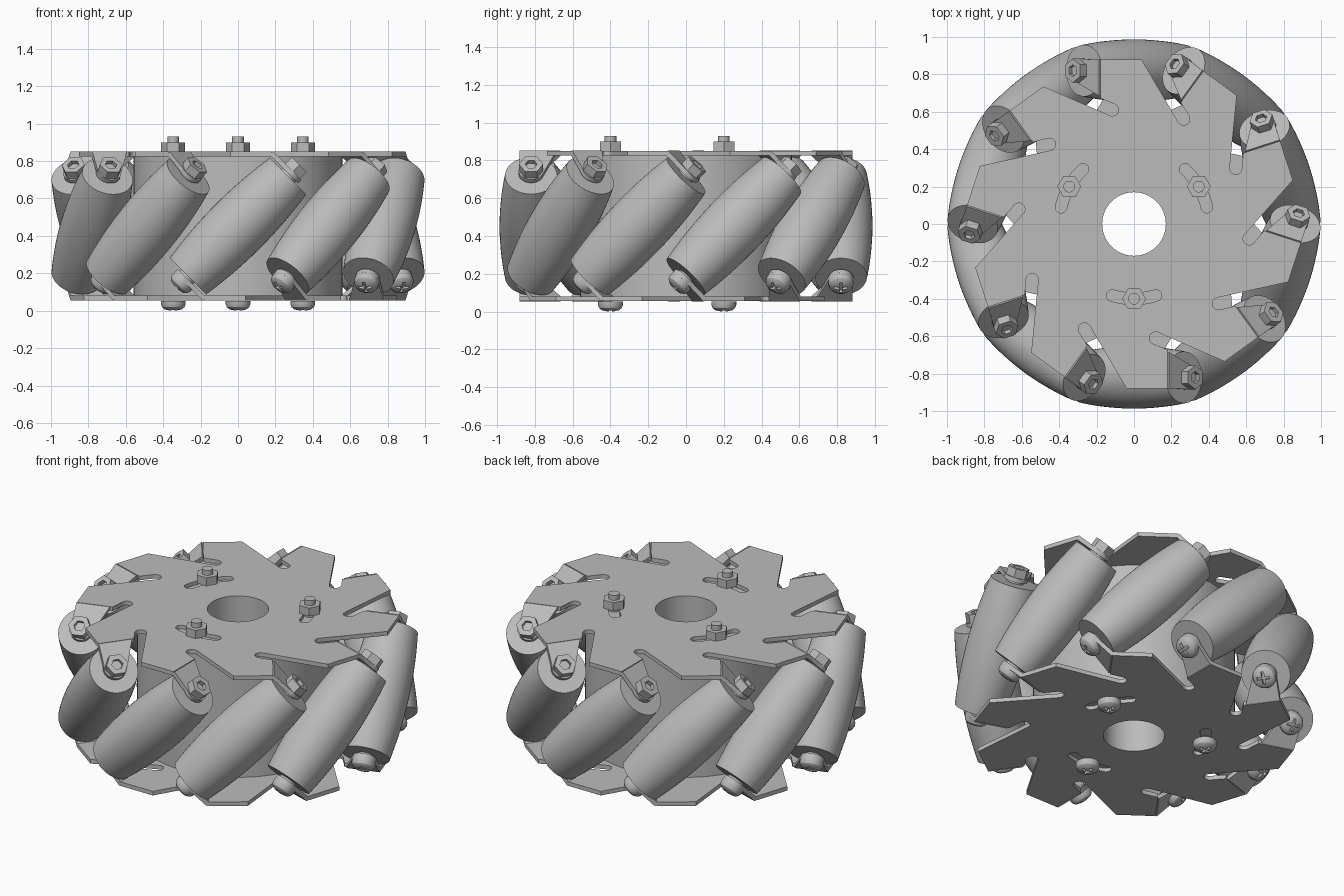
import bpy, bmesh
from math import sin, cos, pi, radians
from mathutils import Matrix, Vector

if "Cube" in bpy.data.objects:
    bpy.data.objects.remove(bpy.data.objects["Cube"])

MID = 0.4525          # height of the wheel's middle plane
THICK = 0.025         # sheet metal thickness
AXIS_R = 0.82         # distance of roller axes from the wheel centre
ROLLERS = 10

metal = bpy.data.materials.new("grey_metal")
grey = (0.5, 0.5, 0.5, 1)
metal.diffuse_color = grey
metal.use_nodes = True
metal.node_tree.nodes["Principled BSDF"].inputs["Base Color"].default_value = grey


def finish(mesh):
    """Give the metal colour and smooth shading with sharp corners."""
    mesh.materials.clear()
    mesh.materials.append(metal)
    for p in mesh.polygons:
        p.use_smooth = True
        p.material_index = 0
    mesh.set_sharp_from_angle(angle=radians(30))
    return mesh


def place(name, mesh, matrix):
    ob = bpy.data.objects.new(name, mesh)
    bpy.context.collection.objects.link(ob)
    ob.matrix_world = matrix
    return ob


def lathe(name, profile, sides, ring=False):
    """Turn an (r, z) profile around z; ring closes the profile on itself."""
    bm = bmesh.new()
    rows = []
    for i in range(sides):
        a = 2 * pi * i / sides
        rows.append([bm.verts.new((r * cos(a), r * sin(a), z)) for r, z in profile])
    n = len(profile)
    for i in range(sides):
        a, b = rows[i], rows[(i + 1) % sides]
        for j in range(n if ring else n - 1):
            k = (j + 1) % n
            bm.faces.new((a[j], b[j], b[k], a[k]))
    bmesh.ops.remove_doubles(bm, verts=bm.verts, dist=1e-5)
    bmesh.ops.recalc_face_normals(bm, faces=bm.faces)
    mesh = bpy.data.meshes.new(name)
    bm.to_mesh(mesh)
    bm.free()
    return finish(mesh)


def evaluated(ob):
    """Bake an object's evaluated mesh and remove the object."""
    deps = bpy.context.evaluated_depsgraph_get()
    deps.update()
    mesh = bpy.data.meshes.new_from_object(ob.evaluated_get(deps), depsgraph=deps)
    bpy.data.objects.remove(ob)
    return mesh


def sheet(name, loops):
    """Flat sheet from an outline and hole loops."""
    curve = bpy.data.curves.new(name, "CURVE")
    curve.dimensions = "2D"
    curve.fill_mode = "BOTH"
    curve.extrude = THICK / 2
    for pts in loops:
        sp = curve.splines.new("POLY")
        sp.points.add(len(pts) - 1)
        for p, (x, y) in zip(sp.points, pts):
            p.co = (x, y, 0, 1)
        sp.use_cyclic_u = True
    return finish(evaluated(place(name, curve, Matrix())))


def arc(cx, cy, r, start, end, steps):
    angles = [radians(start + (end - start) * i / steps) for i in range(steps + 1)]
    return [(cx + r * cos(a), cy + r * sin(a)) for a in angles]


# side plate: a notched outline repeated per roller, bore and three bolt slots
def sector(phi):
    pts = [(-0.04, 0.88), (0.18, 0.88), (0.18, 0.672)]
    pts += [(x, y) for x, y in arc(0.115, 0.61, 0.033, 111, 291, 8)]
    c, s = cos(phi), sin(phi)
    return [(r * c - t * s, r * s + t * c) for t, r in pts]


def bolt_slot(deg, half=17, r=0.4, w=0.031):
    a, b = radians(deg - half), radians(deg + half)
    return (arc(0, 0, r + w, deg - half, deg + half, 10)
            + arc(r * cos(b), r * sin(b), w, deg + half, deg + half + 180, 8)
            + arc(0, 0, r - w, deg + half, deg - half, 10)
            + arc(r * cos(a), r * sin(a), w, deg + 180 - half, deg + 360 - half, 8))


BOLTS = (30, 150, 270)
outline = []
for k in range(ROLLERS):
    outline += sector(2 * pi * k / ROLLERS - pi / 2)
bore = arc(0, 0, 0.17, 0, 354.375, 63)
plate = sheet("side_plate", [outline, bore] + [bolt_slot(d) for d in BOLTS])

# bent tab that carries a roller end
tab = sheet("roller_tab", [[(-0.135, -0.15), (0.06, -0.15)] + arc(0, 0, 0.066, -22, 150, 16)])

# turned parts
drum = lathe("drum", [(0.17, -0.375), (0.56, -0.375), (0.56, 0.375), (0.17, 0.375)], 96, True)
HALF = 0.378
barrel = [(0.167 - 0.029 * (i / 10) ** 2, HALF * i / 10) for i in range(-10, 11)]
roller = lathe("roller", [(0.03, -HALF)] + barrel + [(0.03, HALF)], 48, True)
nut = lathe("nut", [(0.032, 0), (0.064, 0), (0.064, 0.05), (0.032, 0.05)], 6, True)
axle = lathe("axle", [(0, -0.41), (0.033, -0.41), (0.033, 0.44), (0, 0.44)], 24)
bolt = lathe("bolt", [(0, 0.06), (0.031, 0.06), (0.031, 0.93), (0, 0.93)], 24)
washer = lathe("washer", [(0.03, 0.372), (0.05, 0.372), (0.05, 0.392), (0.03, 0.392)], 24, True)

# pan head with a cross recess
head_ob = place("screw_head", lathe("screw_head", [
    (0, 0), (0.066, 0), (0.066, 0.018), (0.06, 0.034), (0.045, 0.046), (0.02, 0.052), (0, 0.053)],
    32), Matrix())
bm = bmesh.new()
bar = Matrix.Translation((0, 0, 0.052)) @ Matrix.Diagonal((0.072, 0.016, 0.05, 1))
bmesh.ops.create_cube(bm, size=1, matrix=bar)
cut_mesh = bpy.data.meshes.new("cross_cutter")
bm.to_mesh(cut_mesh)
bm.free()
cutters = [place("cross_cutter", cut_mesh, Matrix.Rotation(a, 4, "Z")) for a in (0, pi / 2)]
for c in cutters:
    c.hide_render = True
    mod = head_ob.modifiers.new("cross", "BOOLEAN")
    mod.operation = "DIFFERENCE"
    mod.object = c
head = finish(evaluated(head_ob))
for c in cutters:
    bpy.data.objects.remove(c)

# hub assembly: drum, two plates, three through bolts
centre = Matrix.Translation((0, 0, MID))
flip = Matrix.Rotation(pi, 4, "Y")
lift = Matrix.Translation((0, 0, 0.385))
place("drum", drum, centre)
place("top_plate", plate, centre @ lift)
place("bottom_plate", plate, centre @ flip @ lift)
for i, d in enumerate(BOLTS, 1):
    x, y = 0.4 * cos(radians(d)), 0.4 * sin(radians(d))
    at = Matrix.Translation((x, y, 0))
    place(f"hub_bolt_{i}", bolt, at)
    place(f"hub_nut_{i}", nut, at @ Matrix.Translation((0, 0, 0.85)))
    place(f"hub_screw_head_{i}", head, at @ Matrix.Translation((0, 0, 0.053)) @ flip)

# roller frame: local z runs along the slanted axle, local x points outward
h = 0.5 ** 0.5
frame = Matrix(((0, h, h, 0), (-1, 0, 0, -AXIS_R), (0, -h, h, 0), (0, 0, 0, 1)))


def along(s):
    return Matrix.Translation((0, 0, s))


for k in range(ROLLERS):
    turn = centre @ Matrix.Rotation(2 * pi * k / ROLLERS, 4, "Z")
    upper, lower = turn @ frame, turn @ flip @ frame
    n = k + 1
    place(f"roller_{n}", roller, upper)
    place(f"axle_{n}", axle, upper)
    for end, m in (("top", upper), ("bottom", lower)):
        place(f"{end}_tab_{n}", tab, m @ along(0.402))
        place(f"{end}_washer_{n}", washer, m)
    place(f"roller_nut_{n}", nut, upper @ along(0.414))
    place(f"roller_screw_head_{n}", head, lower @ along(0.414))
